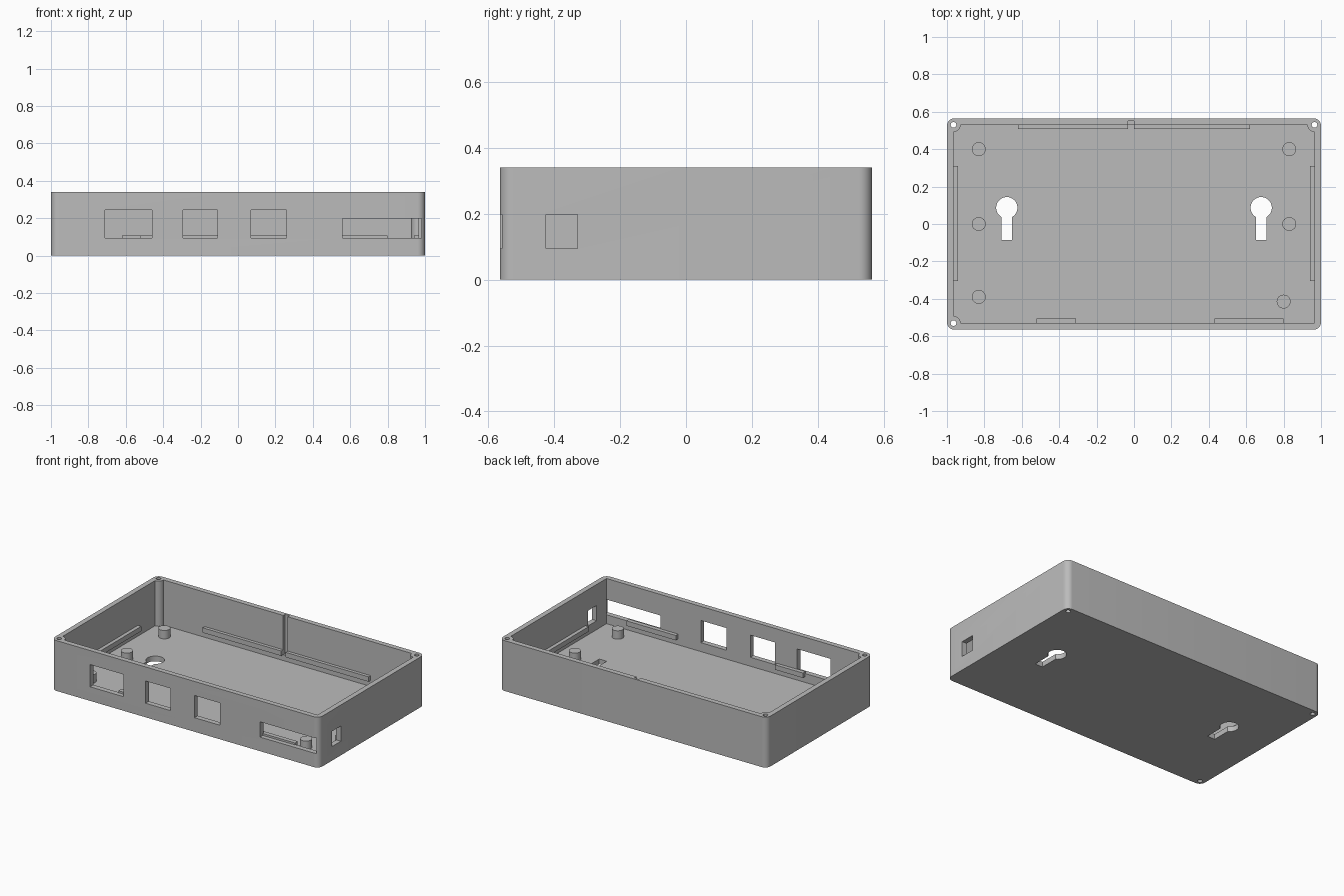
import bpy
import bmesh
from math import cos, sin, pi, radians

if "Cube" in bpy.data.objects:
    bpy.data.objects.remove(bpy.data.objects["Cube"], do_unlink=True)

# Main dimensions
HX, HY, HEIGHT = 1.0, 0.565, 0.34
IX, IY, FLOOR = 0.965, 0.53, 0.035
BOSS_R, HOLE_R = 0.038, 0.015
RAIL_Z = (0.075, 0.108)

grey = bpy.data.materials.new("light_grey_plastic")
grey.use_nodes = True
colour = (0.5, 0.5, 0.5, 1)
grey.diffuse_color = colour
grey.node_tree.nodes["Principled BSDF"].inputs["Base Color"].default_value = colour


def prism(name, outline, z0, z1):
    """Extrude a counter-clockwise xy outline from z0 to z1."""
    bm = bmesh.new()
    base = bm.faces.new([bm.verts.new((x, y, z0)) for x, y in outline])
    top = bmesh.ops.extrude_face_region(bm, geom=[base])["geom"]
    verts = [g for g in top if isinstance(g, bmesh.types.BMVert)]
    bmesh.ops.translate(bm, vec=(0, 0, z1 - z0), verts=verts)
    bmesh.ops.recalc_face_normals(bm, faces=bm.faces)
    mesh = bpy.data.meshes.new(name)
    bm.to_mesh(mesh)
    bm.free()
    mesh.materials.append(grey)
    obj = bpy.data.objects.new(name, mesh)
    bpy.context.collection.objects.link(obj)
    return obj


def arc(cx, cy, r, a0, a1, steps):
    angles = [radians(a0 + (a1 - a0) * i / steps) for i in range(steps + 1)]
    return [(cx + r * cos(a), cy + r * sin(a)) for a in angles]


def box(name, x0, x1, y0, y1, z0, z1):
    return prism(name, [(x0, y0), (x1, y0), (x1, y1), (x0, y1)], z0, z1)


def cylinder(name, x, y, r, z0, z1):
    return prism(name, arc(x, y, r, 0, 360, 32)[:-1], z0, z1)


def select(obj):
    bpy.ops.object.select_all(action="DESELECT")
    obj.select_set(True)
    bpy.context.view_layer.objects.active = obj


def cut(target, cutter):
    """Subtract the cutter, then discard it."""
    mod = target.modifiers.new("cut", "BOOLEAN")
    mod.operation = "DIFFERENCE"
    mod.solver = "EXACT"
    mod.object = cutter
    select(target)
    bpy.ops.object.modifier_apply(modifier=mod.name)
    bpy.data.objects.remove(cutter, do_unlink=True)


# Outer body with rounded vertical corners
corners = [(1, 1, 0), (-1, 1, 90), (-1, -1, 180), (1, -1, 270)]
R = 0.04
outline = []
for sx, sy, a in corners:
    outline += arc(sx * (HX - R), sy * (HY - R), R, a, a + 90, 8)
shell = prism("case_shell", outline, 0, HEIGHT)

# Cavity, leaving screw bosses in three corners
cavity = []
for sx, sy, a in corners:
    if (sx, sy) == (1, -1):
        cavity.append((IX, -IY))
    else:
        cavity += arc(sx * IX, sy * IY, BOSS_R, a + 270, a + 180, 8)
cut(shell, prism("cavity", cavity, FLOOR, HEIGHT + 0.1))

# Screw holes through the bosses
for sx, sy, a in corners[:3]:
    cut(shell, cylinder("screw_hole", sx * IX, sy * IY, HOLE_R, -0.1, HEIGHT + 0.1))

# Front connector openings
for x0, x1, top in [(-0.71, -0.46, 0.245), (-0.295, -0.11, 0.245),
                    (0.07, 0.26, 0.245), (0.56, 0.98, 0.198)]:
    cut(shell, box("front_opening", x0, x1, -0.7, -IY + 0.002, 0.095, top))

# Right-hand side opening
cut(shell, box("side_opening", 0.95, 1.1, -0.425, -0.33, 0.095, 0.198))

# Keyhole wall mounts in the floor
for x in (-0.68, 0.68):
    keyhole = [(x - 0.028, -0.085), (x + 0.028, -0.085)]
    keyhole += arc(x, 0.087, 0.057, -60, 240, 28)
    cut(shell, prism("keyhole", keyhole, -0.1, FLOOR + 0.02))

# Vertical groove in the back wall
cut(shell, box("groove", -0.033, 0, 0.5, 0.55, RAIL_Z[0], HEIGHT + 0.1))

select(shell)
bpy.ops.object.shade_smooth_by_angle(angle=radians(30))

# Snap rails along the walls
rails = {
    "back_rail_right": (-0.62, -0.033, 0.508, IY + 0.005),
    "back_rail_left": (0, 0.62, 0.508, IY + 0.005),
    "front_rail_right": (-0.52, -0.31, -IY - 0.005, -0.505),
    "front_rail_left": (0.43, 0.80, -IY - 0.005, -0.505),
    "side_rail_right": (-IX - 0.005, -0.94, -0.305, 0.31),
    "side_rail_left": (0.94, IX + 0.005, -0.305, 0.31),
}
for name, extent in rails.items():
    box(name, *extent, *RAIL_Z)

# Board support posts
for x, y in [(-0.83, 0.4), (0.83, 0.4), (-0.83, 0), (0.83, 0),
             (-0.83, -0.39), (0.80, -0.415)]:
    post = cylinder("support_post", x, y, 0.037, FLOOR - 0.005, 0.092)
    select(post)
    bpy.ops.object.shade_smooth_by_angle(angle=radians(30))
